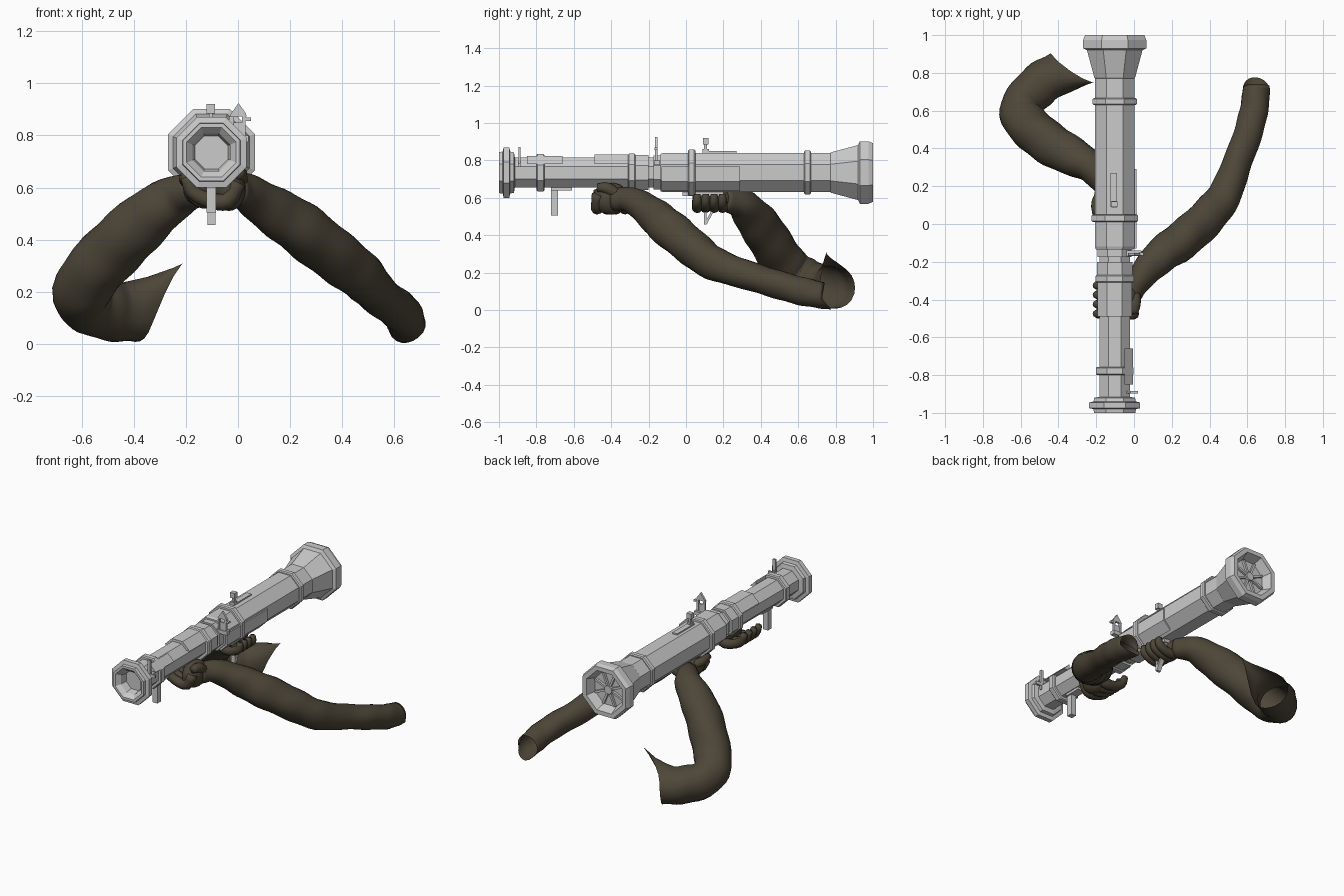
import bpy, bmesh, math
from mathutils import Vector

if "Cube" in bpy.data.objects:
    bpy.data.objects.remove(bpy.data.objects["Cube"])

AX, AZ = -0.102, 0.735  # barrel axis


def material(name, rgb):
    m = bpy.data.materials.new(name)
    m.use_nodes = True
    m.diffuse_color = (*rgb, 1)
    m.node_tree.nodes["Principled BSDF"].inputs["Base Color"].default_value = (*rgb, 1)
    return m


GREY = material("light grey", (0.6, 0.6, 0.6))
OLIVE = material("dark olive", (0.075, 0.062, 0.04))


def finish(name, bm, mat, smooth=False):
    bmesh.ops.recalc_face_normals(bm, faces=bm.faces)
    me = bpy.data.meshes.new(name)
    bm.to_mesh(me)
    bm.free()
    me.materials.append(mat)
    ob = bpy.data.objects.new(name, me)
    bpy.context.collection.objects.link(ob)
    for p in me.polygons:
        p.use_smooth = smooth
    return ob


def skin(bm, rings, cap_start, cap_end):
    n = len(rings[0])
    for a, b in zip(rings, rings[1:]):
        for i in range(n):
            bm.faces.new((a[i], a[(i + 1) % n], b[(i + 1) % n], b[i]))
    if cap_start:
        bm.faces.new(rings[0])
    if cap_end:
        bm.faces.new(rings[-1])


def octo(name, profile, cuts=()):
    """Octagonal turned part along y from (y, apothem) pairs; cuts keep the side of each plane."""
    bm = bmesh.new()
    rings = []
    for y, apothem in profile:
        r = apothem / math.cos(math.pi / 8)
        rings.append([bm.verts.new((AX + r * math.cos((i + .5) * math.pi / 4), y,
                                    AZ + r * math.sin((i + .5) * math.pi / 4))) for i in range(8)])
    skin(bm, rings, True, True)
    for co, no in cuts:
        geom = bm.verts[:] + bm.edges[:] + bm.faces[:]
        cut = bmesh.ops.bisect_plane(bm, geom=geom, plane_co=co, plane_no=no, clear_inner=True)
        edges = [e for e in cut["geom_cut"] if isinstance(e, bmesh.types.BMEdge)]
        bmesh.ops.holes_fill(bm, edges=edges)
    return finish(name, bm, GREY)


def prism(name, outline, axis, low, high):
    """Flat outline extruded along x (outline in y,z) or y (outline in x,z)."""
    bm = bmesh.new()
    place = (lambda a, b, d: (d, a, b)) if axis == "x" else (lambda a, b, d: (a, d, b))
    rings = [[bm.verts.new(place(a, b, d)) for a, b in outline] for d in (low, high)]
    skin(bm, rings, True, True)
    return finish(name, bm, GREY)


def box(name, x, y, z):
    return prism(name, [(x[0], z[0]), (x[1], z[0]), (x[1], z[1]), (x[0], z[1])], "y", *y)


def loft(name, stations, sides=20, steps=5, wrinkle=0.0, cap_end=False, mat=OLIVE):
    """Round limb through (x, y, z, radius) stations."""
    pts = [Vector(s) for s in stations]
    pts = [2 * pts[0] - pts[1]] + pts + [2 * pts[-1] - pts[-2]]
    path = []
    for k in range(1, len(pts) - 2):
        a, b, c, d = pts[k - 1:k + 3]
        for j in range(steps):
            t = j / steps
            path.append((2 * b + (c - a) * t + (2 * a - 5 * b + 4 * c - d) * t * t
                         + (3 * b - a - 3 * c + d) * t ** 3) / 2)
    path.append(pts[-2])
    bm = bmesh.new()
    rings, u = [], Vector((0, 0, 1))
    for k, p in enumerate(path):
        t = (path[min(k + 1, len(path) - 1)] - path[max(k - 1, 0)]).xyz.normalized()
        u = (u - t * u.dot(t)).normalized()
        v = t.cross(u)
        ring = []
        for i in range(sides):
            g = 2 * math.pi * i / sides
            r = p.w * (1 + wrinkle * math.sin(k * 1.3 + 2 * math.sin(g)) + wrinkle * math.sin(3 * g + k * .5))
            ring.append(bm.verts.new(p.xyz + r * (u * math.cos(g) + v * math.sin(g))))
        rings.append(ring)
    skin(bm, rings, True, cap_end)
    return finish(name, bm, mat, True)


def ball(name, centre, size):
    bm = bmesh.new()
    bmesh.ops.create_uvsphere(bm, u_segments=20, v_segments=12, radius=1)
    for v in bm.verts:
        v.co = Vector([c + s * q for c, s, q in zip(centre, size, v.co)])
    return finish(name, bm, OLIVE, True)


# Launcher tube, muzzle and flared rear
octo("muzzle", [(-.9, .058), (-.975, .072), (-1, .095), (-1, .11), (-.98, .112), (-.975, .135),
                (-.945, .135), (-.94, .112), (-.92, .108), (-.915, .08)])
octo("front_tube", [(-.93, .08), (-.12, .08)])
octo("front_collar", [(-.29, .093), (-.2, .093)])
octo("joint_collar", [(-.175, .09), (-.13, .09)])
octo("rear_tube", [(-.135, .1), (-.12, .105), (.78, .105)])
for i, (y0, y1, r) in enumerate([(-.8, -.757, .1), (-.31, -.27, .102), (.01, .05, .123), (.63, .668, .117)]):
    octo(f"band_{i + 1}", [(y0, r - .006), (y0 + .006, r), (y1 - .006, r), (y1, r - .006)])
octo("rear_flare", [(.765, .1), (.775, .108), (.92, .147), (.93, .167), (.975, .167), (1, .157),
                    (1, .13), (.94, .108)])

# Fan in the rear opening
octo("fan_hub", [(.93, .03), (.962, .026)])
for i in range(8):
    a = math.pi * i / 4 + math.pi / 8
    d, s = Vector((math.cos(a), math.sin(a))), Vector((-math.sin(a), math.cos(a))) * .007
    c = Vector((AX, AZ))
    prism(f"fan_spoke_{i + 1}", [c + d * .02 - s, c + d * .11 - s, c + d * .11 + s, c + d * .02 + s], "y", .935, .955)

# Raised covers
above, below, left_side = Vector((0, 0, 1)), Vector((0, 0, -1)), Vector((1, 0, 0))
octo("top_cover", [(-.49, .096), (-.3, .096)], [((0, 0, .78), above)])
octo("front_sight_cover", [(-.85, .1), (-.66, .1)], [((0, 0, .78), above), ((-.05, 0, 0), left_side)])
octo("side_cover", [(-.13, .114), (.29, .114)], [((0, 0, .767), below), ((-.04, 0, 0), left_side)])
box("lever_slot", (-.125, -.09), (.09, .27), (.83, .849))

# Cocking lever
box("lever_stem", (-.112, -.097), (.097, .112), (.83, .9))
box("lever_knob", (-.121, -.088), (.09, .12), (.885, .92))
box("lever_foot", (-.118, -.091), (.088, .122), (.84, .86))

# Sights
box("front_sight_post", (-.035, -.015), (-.896, -.884), (.74, .873))
box("front_sight_arm", (-.04, .02), (-.897, -.885), (.765, .785))
box("rear_sight_base", (-.08, .04), (-.17, -.14), (.775, .8))
for x in (-.024, .022):
    box("rear_sight_post", (x - .007, x + .007), (-.167, -.153), (.78, .88))
prism("rear_sight_peak", [(-.033, .873), (.033, .873), (.03, .885), (.002, .924), (-.026, .885)], "y", -.167, -.153)
box("rear_sight_plate", (-.03, .028), (-.165, -.155), (.79, .85))
box("rear_sight_ear", (.025, .05), (-.168, -.152), (.856, .868))

# Folding grip, trigger and guard
box("front_grip", (-.12, -.084), (-.722, -.684), (.505, .65))
box("grip_bracket", (-.13, -.074), (-.722, -.61), (.64, .665))
box("trigger_housing", (-.135, -.07), (-.02, .2), (.61, .645))
prism("trigger_guard", [(.095, .457), (.11, .457), (.205, .63), (.193, .63), (.11, .485), (.107, .63), (.095, .63)],
      "x", -.117, -.087)

# Left arm: forearm, bent elbow and upper arm with an open, slanted end
left_arm = loft("left_arm", [
    (-.02, -.38, .59, .06), (.03, -.29, .585, .07), (.13, -.18, .515, .092), (.25, -.09, .435, .103),
    (.38, .03, .335, .1), (.48, .15, .25, .09), (.54, .31, .19, .078), (.61, .5, .135, .076),
    (.643, .64, .095, .075), (.645, .75, .073, .07)], wrinkle=.025)
for v in left_arm.data.vertices[-20:]:
    v.co.y -= (v.co.z - .04) * 1.1
    v.co.z = max(v.co.z, 0)

# Right arm, ending in an open cuff drawn out to a point
right_arm = loft("right_arm", [
    (-.15, .2, .59, .058), (-.23, .3, .565, .083), (-.36, .375, .475, .108), (-.49, .46, .35, .115),
    (-.585, .55, .23, .113), (-.59, .64, .165, .11), (-.5, .735, .13, .115), (-.385, .805, .117, .113)],
    wrinkle=.025)
verts = right_arm.data.vertices
aim, tip = Vector((.45, -.5, .75)).normalized(), Vector((-.21, .75, .31))
for back in range(3):
    ring = verts[len(verts) - 20 * (back + 1):len(verts) - 20 * back]
    centre = sum((v.co for v in ring), Vector()) / 20
    for v in ring:
        w = max(0, (v.co - centre).normalized().dot(aim)) ** 2
        v.co = v.co.lerp(tip, w * (1, .45, .15)[back])

# Hands with fingers curled below the tube
ball("left_palm", (-.035, -.4, .595), (.065, .1, .085))
ball("right_palm", (-.15, .15, .59), (.06, .1, .06))
for i in range(4):
    y = -.475 + i * .05
    loft(f"left_finger_{i + 1}", [(.0, y, .62, .03), (-.04, y, .55, .034), (-.11, y, .55, .03),
                                  (-.175, y, .585, .028), (-.2, y, .64, .02)], 10, 3, 0, True)
    y = .06 + i * .045
    loft(f"right_finger_{i + 1}", [(-.19, y, .61, .026), (-.15, y, .555, .03), (-.09, y, .55, .028),
                                   (-.035, y, .58, .026), (-.03, y, .62, .018)], 10, 3, 0, True)
loft("left_thumb", [(.005, -.36, .61, .03), (.005, -.42, .65, .032), (.0, -.475, .655, .022)], 10, 3, 0, True)
loft("right_thumb", [(-.17, .17, .61, .03), (-.2, .11, .63, .027), (-.2, .05, .64, .02)], 10, 3, 0, True)
